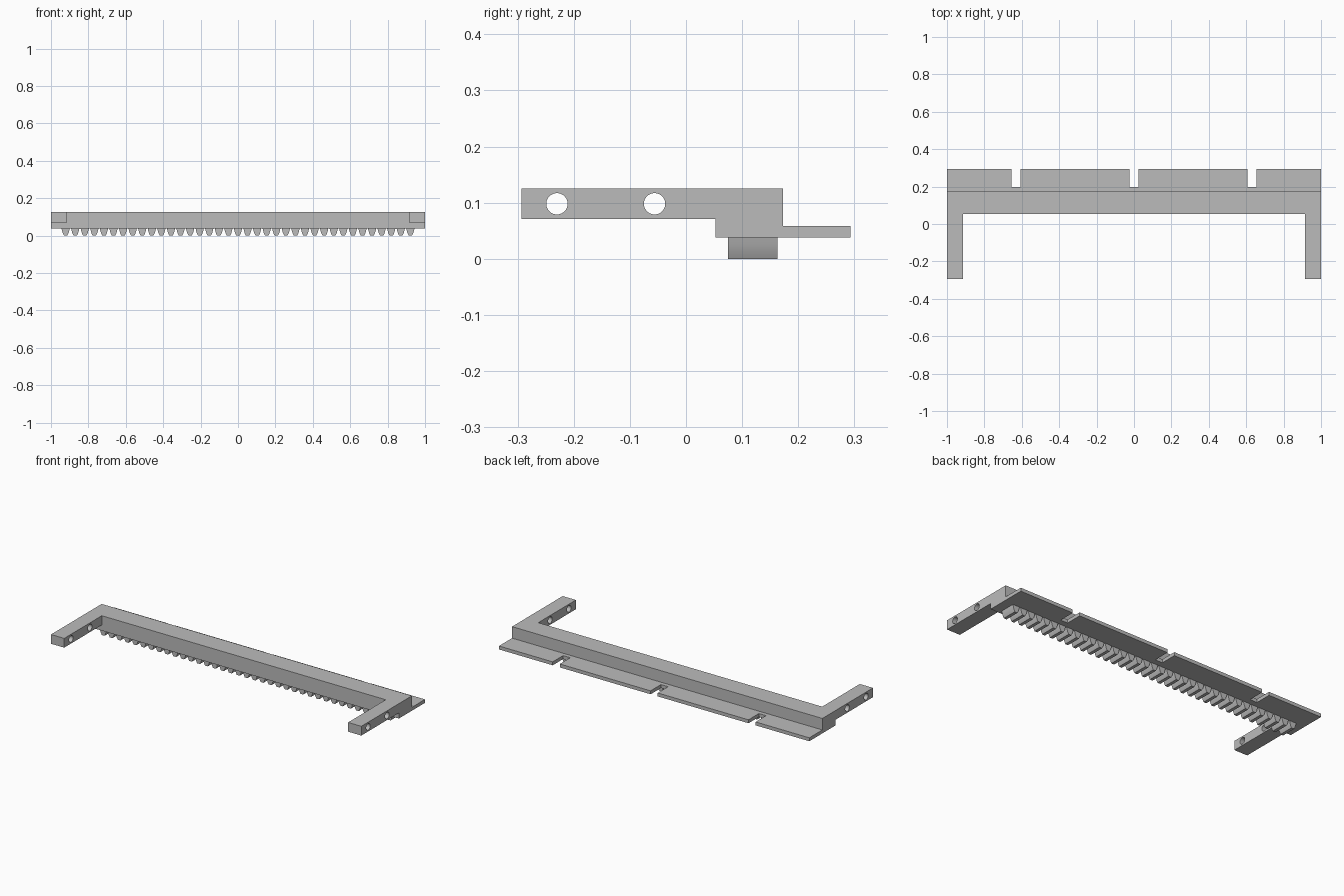
import bpy
import bmesh
from math import radians
from mathutils import Matrix, Vector

default = bpy.data.objects.get("Cube")
if default:
    bpy.data.objects.remove(default, do_unlink=True)

grey = bpy.data.materials.new("plain grey")
grey.use_nodes = True
grey.diffuse_color = (0.5, 0.5, 0.5, 1)
grey.node_tree.nodes["Principled BSDF"].inputs["Base Color"].default_value = (0.5, 0.5, 0.5, 1)


def make_object(name, bm):
    bmesh.ops.recalc_face_normals(bm, faces=bm.faces)
    mesh = bpy.data.meshes.new(name)
    bm.to_mesh(mesh)
    bm.free()
    mesh.materials.append(grey)
    obj = bpy.data.objects.new(name, mesh)
    bpy.context.collection.objects.link(obj)
    return obj


def extrude_profile(bm, points, offset):
    face = bm.faces.new([bm.verts.new(p) for p in points])
    moved = bmesh.ops.extrude_face_region(bm, geom=[face])["geom"]
    verts = [v for v in moved if isinstance(v, bmesh.types.BMVert)]
    bmesh.ops.translate(bm, verts=verts, vec=offset)


def add_box(bm, low, high):
    low, high = Vector(low), Vector(high)
    size = Matrix.Diagonal((high - low).to_4d())
    size[3][3] = 1
    bmesh.ops.create_cube(bm, size=1, matrix=Matrix.Translation((low + high) / 2) @ size)


# Frame: side profile of arm, beam and rear flange, swept over the full width
ARM_INNER = 0.915
BEAM_FRONT, BEAM_BACK, END = 0.053, 0.173, 0.293
BASE, FLANGE_TOP, ARM_BOTTOM, TOP = 0.038, 0.058, 0.071, 0.125
side = [(-END, ARM_BOTTOM), (BEAM_FRONT, ARM_BOTTOM), (BEAM_FRONT, BASE), (END, BASE),
        (END, FLANGE_TOP), (BEAM_BACK, FLANGE_TOP), (BEAM_BACK, TOP), (-END, TOP)]
bm = bmesh.new()
extrude_profile(bm, [(-1, y, z) for y, z in side], (2, 0, 0))
frame = make_object("frame", bm)

# Cutter: space between the arms, flange slots and cross holes in the arms
bm = bmesh.new()
add_box(bm, (-ARM_INNER, -0.4, 0.06), (ARM_INNER, BEAM_FRONT, 0.2))
for x in (-0.631, 0, 0.631):
    add_box(bm, (x - 0.023, 0.197, 0), (x + 0.023, 0.4, 0.1))
for y in (-0.23, -0.056):
    for x in (-1, 1):
        bmesh.ops.create_cone(
            bm, cap_ends=True, segments=48, radius1=0.019, radius2=0.019, depth=0.24,
            matrix=Matrix.Translation((x, y, 0.098)) @ Matrix.Rotation(radians(90), 4, "Y"))
cutter = make_object("frame_cutter", bm)
cutter.hide_render = True

cut = frame.modifiers.new("cutouts", "BOOLEAN")
cut.operation = "DIFFERENCE"
cut.solver = "EXACT"
cut.use_self = True
cut.object = cutter
tidy = frame.modifiers.new("merge flat faces", "DECIMATE")
tidy.decimate_type = "DISSOLVE"
tidy.angle_limit = radians(1)
bpy.context.view_layer.objects.active = frame
for name in ("cutouts", "merge flat faces"):
    bpy.ops.object.modifier_apply(modifier=name)
bpy.data.objects.remove(cutter, do_unlink=True)

# Rack teeth under the beam, with slightly rounded flanks
TEETH, PITCH = 37, 0.0512
flank = [(0.022, BASE), (0.019, 0.025), (0.015, 0.012), (0.009, 0)]
outline = flank + [(-x, z) for x, z in reversed(flank)]
bm = bmesh.new()
for i in range(TEETH):
    centre = (i - (TEETH - 1) / 2) * PITCH
    extrude_profile(bm, [(centre + x, 0.075, z) for x, z in outline], (0, 0.088, 0))
teeth = make_object("rack_teeth", bm)

# Smooth curved surfaces, keep corners sharp
bpy.ops.object.select_all(action="DESELECT")
for obj in (frame, teeth):
    obj.select_set(True)
bpy.ops.object.shade_smooth_by_angle(angle=radians(20))
